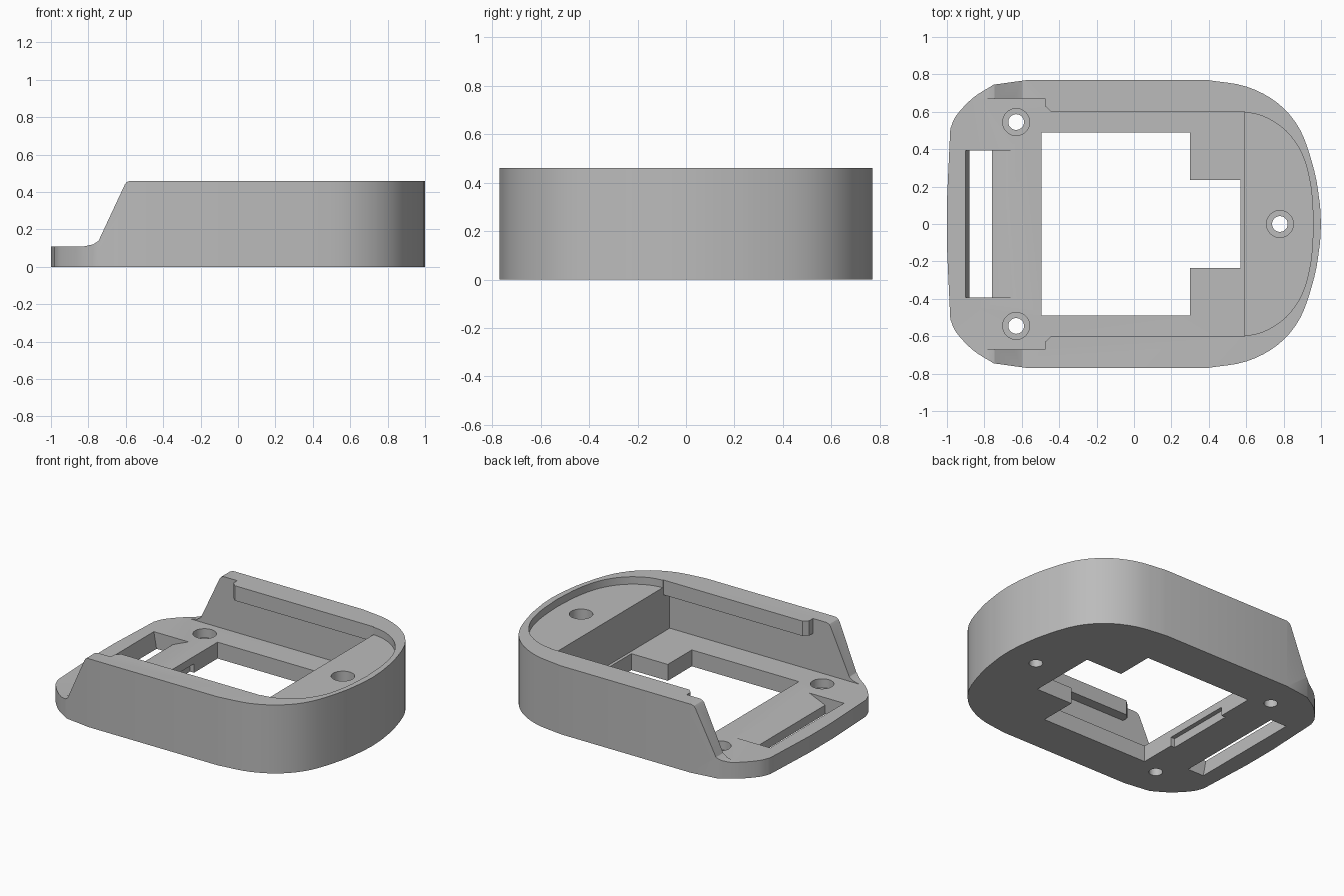
import bpy, bmesh, math
from mathutils import Vector

cube = bpy.data.objects.get("Cube")
if cube:
    bpy.data.objects.remove(cube, do_unlink=True)

grey = bpy.data.materials.new("plain grey")
grey.use_nodes = True
grey.diffuse_color = (0.5, 0.5, 0.5, 1)
grey.node_tree.nodes["Principled BSDF"].inputs["Base Color"].default_value = (0.5, 0.5, 0.5, 1)


def prism(name, points, low, high, axis="z"):
    """Extrude an outline along z, or an x-z profile along y."""
    bm = bmesh.new()
    if axis == "z":
        verts = [bm.verts.new((a, b, low)) for a, b in points]
        move = Vector((0, 0, high - low))
    else:
        verts = [bm.verts.new((a, low, b)) for a, b in points]
        move = Vector((0, high - low, 0))
    face = bm.faces.new(verts)
    out = bmesh.ops.extrude_face_region(bm, geom=[face])
    moved = [v for v in out["geom"] if isinstance(v, bmesh.types.BMVert)]
    bmesh.ops.translate(bm, verts=moved, vec=move)
    bmesh.ops.recalc_face_normals(bm, faces=bm.faces)
    mesh = bpy.data.meshes.new(name)
    bm.to_mesh(mesh)
    bm.free()
    mesh.materials.append(grey)
    obj = bpy.data.objects.new(name, mesh)
    bpy.context.collection.objects.link(obj)
    return obj


def rect(x0, x1, y):
    return [(x0, -y), (x1, -y), (x1, y), (x0, y)]


def circle(cx, cy, r, n=40):
    return [(cx + r * math.cos(math.tau * i / n), cy + r * math.sin(math.tau * i / n))
            for i in range(n)]


def smooth(points, steps=4):
    """Rounded curve through the points."""
    p = [Vector(q) for q in points]
    p = [2 * p[0] - p[1]] + p + [2 * p[-1] - p[-2]]
    out = []
    for a, b, c, d in zip(p, p[1:], p[2:], p[3:]):
        for i in range(steps):
            t = i / steps
            out.append(tuple(0.5 * (2 * b + (c - a) * t + (2 * a - 5 * b + 4 * c - d) * t * t
                                    + (3 * b - a - 3 * c + d) * t ** 3)))
    return out + [tuple(p[-2])]


def mirror(half):
    """Close a half outline by mirroring it in y."""
    return half + [(x, -y) for x, y in reversed(half) if y > 1e-4]


# Outer shell
tail = [(-1, 0.12)] + smooth([(-0.982, 0.51), (-0.95, 0.58), (-0.86, 0.675),
                              (-0.75, 0.745)]) + [(-0.57, 0.77)]
nose = smooth([(0.39, 0.77), (0.6, 0.735), (0.77, 0.645), (0.89, 0.5), (0.965, 0.28),
               (0.995, 0.1)])
body = prism("mount_body", mirror(tail + nose + [(1, 0)]), 0, 0.46)

cutters = []


def cut(name, *args, **kw):
    cutters.append(prism(name, *args, **kw))


# Low tail with sloping wall ends
cut("tail_cutter", [(-1.2, 0.11), (-0.82, 0.11), (-0.775, 0.12), (-0.745, 0.14), (-0.605, 0.44),
                    (-0.595, 0.453), (-0.575, 0.46), (-0.575, 0.7), (-1.2, 0.7)], -1, 1, axis="y")

# Pocket below the lip, open end and lip opening
cut("pocket_cutter", rect(-1.1, 0.59, 0.67), 0.11, 0.36)
cut("open_end_cutter", rect(-1.15, -0.475, 0.67), 0.3, 0.6)
lip_start = [(-0.55, 0.63), (-0.475, 0.63), (-0.445, 0.602)]
cut("lip_cutter", mirror(lip_start + [(0.59, 0.602)]), 0.3, 0.6)
pad = smooth([(0.54, 0.602), (0.68, 0.58), (0.81, 0.5), (0.9, 0.37), (0.945, 0.2), (0.96, 0)])
cut("pad_cutter", mirror(pad), 0.41, 0.65)

# Stepped floor window with a shallow notch under its edge
cut("window_cutter", mirror([(-0.495, 0.49), (0.3, 0.49), (0.3, 0.235), (0.57, 0.235)]), -0.1, 0.2)
cut("notch_cutter", rect(-0.525, -0.45, 0.24), -0.12, 0.06)

# Strap slot with its ramp
cut("strap_slot_cutter", [(-0.918, 0.21), (-0.9, 0.11), (-0.88, 0), (-0.862, -0.1),
                          (-0.76, -0.1), (-0.76, 0.06), (-0.64, 0.111), (-0.64, 0.21)],
    -0.392, 0.392, axis="y")

# Countersunk screw holes
for i, (x, y, ledge) in enumerate([(-0.63, 0.545, 0.05), (-0.63, -0.545, 0.05), (0.78, 0, 0.15)]):
    cut(f"screw_hole_cutter_{i}", circle(x, y, 0.042), -0.1, 0.3)
    cut(f"screw_head_cutter_{i}", circle(x, y, 0.072), ledge, 0.7)

bpy.context.view_layer.objects.active = body
body.select_set(True)
for c in cutters:
    c.hide_render = True
    mod = body.modifiers.new(c.name, "BOOLEAN")
    mod.operation = "DIFFERENCE"
    mod.solver = "EXACT"
    mod.object = c
    bpy.ops.object.modifier_apply(modifier=mod.name)
for c in cutters:
    bpy.data.objects.remove(c, do_unlink=True)

bpy.ops.object.shade_smooth_by_angle(angle=math.radians(25))
